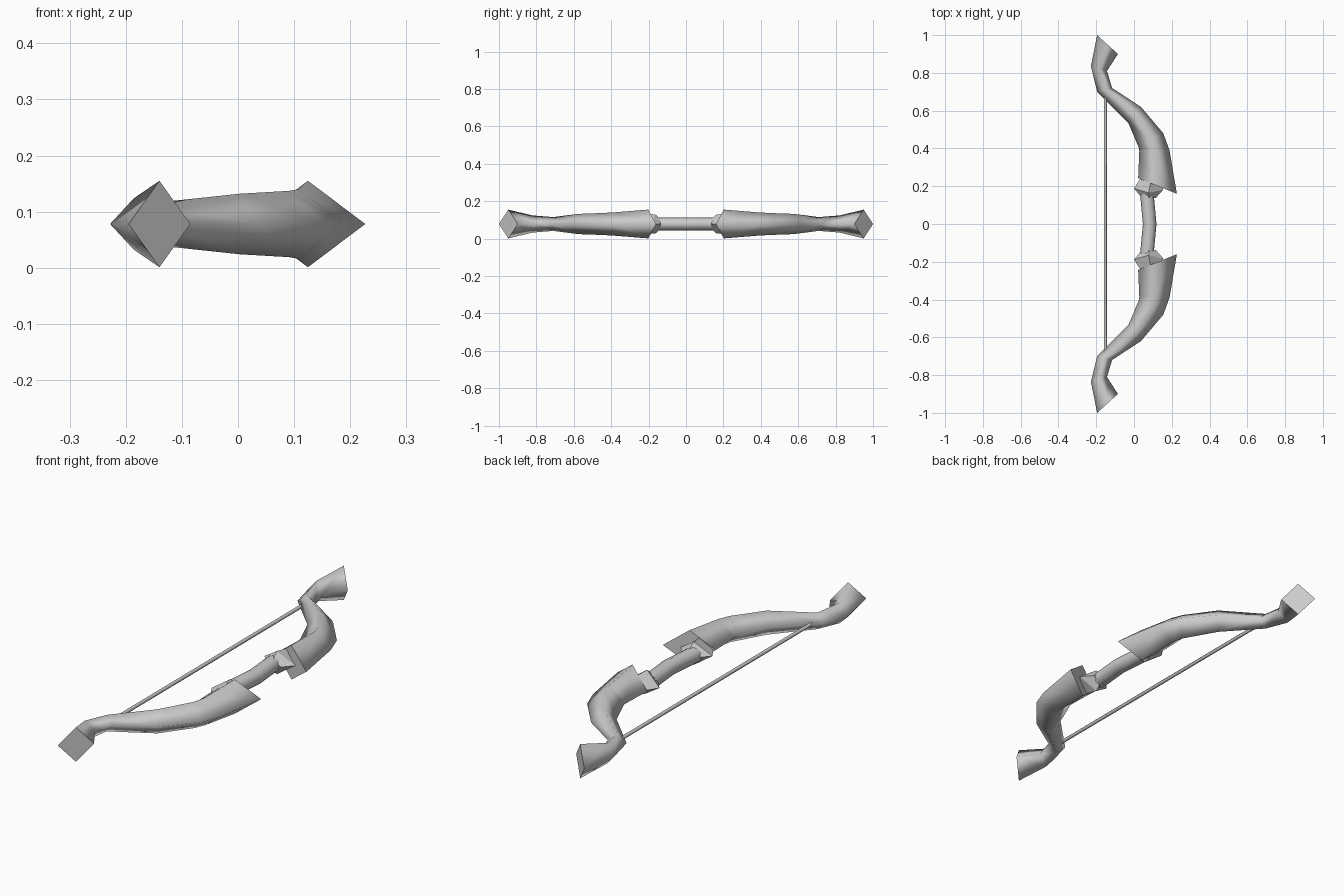
import bpy, bmesh, math

if "Cube" in bpy.data.objects:
    bpy.data.objects.remove(bpy.data.objects["Cube"])

ZC = 0.078  # height of the bow's centre plane


def loft(name, rings, smooth=False, flip=False):
    """Skin a list of equal-length point rings and cap both ends."""
    bm = bmesh.new()
    s = -1 if flip else 1
    loops = [[bm.verts.new((x, s * y, z)) for x, y, z in r] for r in rings]
    n = len(loops[0])
    for a, b in zip(loops, loops[1:]):
        for i in range(n):
            j = (i + 1) % n
            bm.faces.new((a[i], a[j], b[j], b[i]))
    caps = [bm.faces.new(loops[0]), bm.faces.new(loops[-1])]
    bmesh.ops.recalc_face_normals(bm, faces=bm.faces)
    for f in bm.faces:
        f.smooth = smooth and f not in caps
    for f in caps:
        for e in f.edges:
            e.smooth = False
    me = bpy.data.meshes.new(name)
    bm.to_mesh(me)
    bm.free()
    ob = bpy.data.objects.new(name, me)
    bpy.context.collection.objects.link(ob)
    return ob


def diamond(xl, yl, xr, yr, h, ym=None):
    """Four-point section: left, top, right, bottom."""
    xm = (xl + xr) / 2
    ym = (yl + yr) / 2 if ym is None else ym
    return [(xl, yl, ZC), (xm, ym, ZC + h), (xr, yr, ZC), (xm, ym, ZC - h)]


def round_ring(x, y, rx, rz, n):
    return [(x + rx * math.cos(2 * math.pi * i / n), y,
             ZC + rz * math.sin(2 * math.pi * i / n)) for i in range(n)]


# Limb: diamond sections from flared tip to wide inner end
limb = [
    diamond(-0.195, 1.00, -0.085, 0.90, 0.077),
    diamond(-0.228, 0.835, -0.143, 0.81, 0.046),
    diamond(-0.195, 0.70, -0.116, 0.72, 0.037),
    diamond(-0.03, 0.535, 0.037, 0.62, 0.054),
    diamond(0.025, 0.405, 0.155, 0.48, 0.059),
    diamond(0.028, 0.385, 0.188, 0.39, 0.062),
    diamond(0.022, 0.243, 0.227, 0.16, 0.077),
]
# Faceted collar between limb and grip
collar = [
    diamond(0.045, 0.135, 0.115, 0.138, 0.028),
    diamond(0.0, 0.188, 0.155, 0.182, 0.052, 0.165),
    diamond(0.04, 0.25, 0.14, 0.21, 0.045),
]
for side, flip in (("upper", False), ("lower", True)):
    loft(side + "_limb", limb, True, flip)
    loft(side + "_collar", collar, False, flip)

# Grip: slightly bowed handle
loft("grip", [round_ring(x, y, 0.036, 0.034, 8) for x, y in
              ((0.07, -0.16), (0.071, -0.13), (0.083, 0), (0.071, 0.13), (0.07, 0.16))], True)

# Bowstring
loft("bowstring", [round_ring(-0.152, y, 0.008, 0.008, 6) for y in (-0.68, 0.68)], True)
